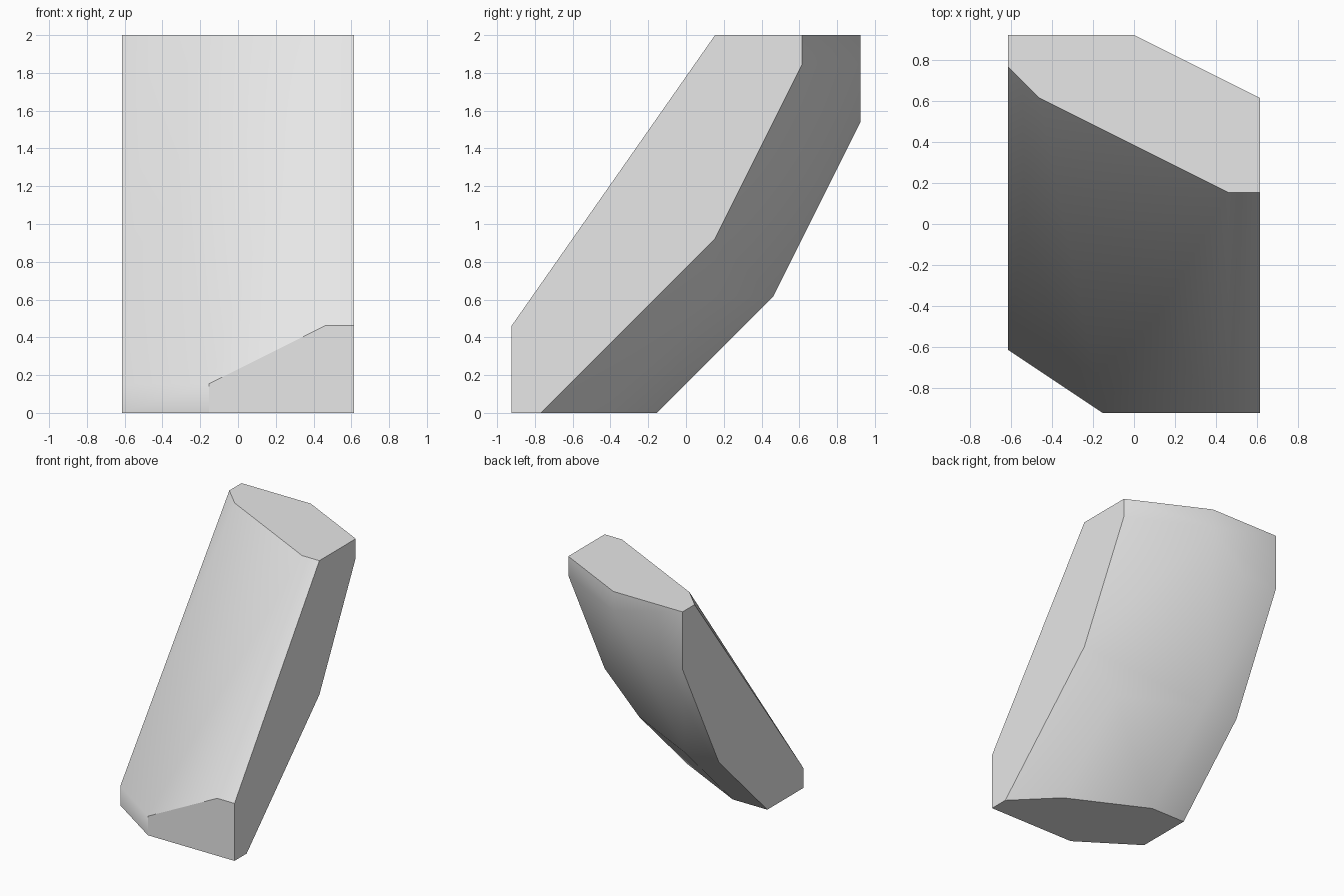
import bpy, bmesh, math
from mathutils import Vector

default_cube = bpy.data.objects.get("Cube")
if default_cube:
    bpy.data.objects.remove(default_cube, do_unlink=True)

# Grid step of the block, which spans 8 x 12 x 13 steps
STEP = 2 / 13
CENTRE = Vector((4, 6, 0))


def at_height(outline, height):
    """Lift a flat outline to the given height."""
    return [Vector((x, y, height)) for x, y in outline]


# Flat ends of the leaning block
base_outline = [(8, 0), (8, 1), (6, 3), (2, 5), (0, 5), (0, 2), (3, 0)]
top_outline = [(8, 7), (8, 10), (4, 12), (0, 12), (0, 11), (1, 10), (7, 7)]

# Corners of the front toe, the bent underside and the upper back
toe_corners = [(8, 0, 3), (7, 0, 3), (3, 0, 1), (0, 2, 1)]
underside_corners = [(8, 7, 6), (6, 7, 4), (2, 9, 4), (0, 9, 4)]
back_corners = [(8, 10, 12), (4, 12, 12), (2, 12, 10), (0, 12, 10)]

corners = at_height(base_outline, 0) + at_height(top_outline, 13)
corners += [Vector(c) for c in toe_corners + underside_corners + back_corners]

# Wrap the corners in a convex skin and merge its flat faces
bm = bmesh.new()
for corner in corners:
    bm.verts.new((corner - CENTRE) * STEP)
hull = bmesh.ops.convex_hull(bm, input=bm.verts[:])
loose = [v for v in bm.verts if not v.link_faces]
bmesh.ops.delete(bm, geom=loose, context='VERTS')
bmesh.ops.dissolve_limit(bm, angle_limit=math.radians(0.5),
                         verts=bm.verts[:], edges=bm.edges[:])
bmesh.ops.recalc_face_normals(bm, faces=bm.faces[:])

mesh = bpy.data.meshes.new("leaning_block")
bm.to_mesh(mesh)
bm.free()
block = bpy.data.objects.new("leaning_block", mesh)
bpy.context.collection.objects.link(block)

# One plain light grey
grey = bpy.data.materials.new("light_grey")
grey.use_nodes = True
colour = (0.8, 0.8, 0.8, 1)
grey.diffuse_color = colour
grey.node_tree.nodes["Principled BSDF"].inputs["Base Color"].default_value = colour
mesh.materials.append(grey)

# Soft shading across shallow bends, crisp edges elsewhere
bpy.ops.object.select_all(action='DESELECT')
block.select_set(True)
bpy.context.view_layer.objects.active = block
bpy.ops.object.shade_smooth_by_angle(angle=math.radians(33))
